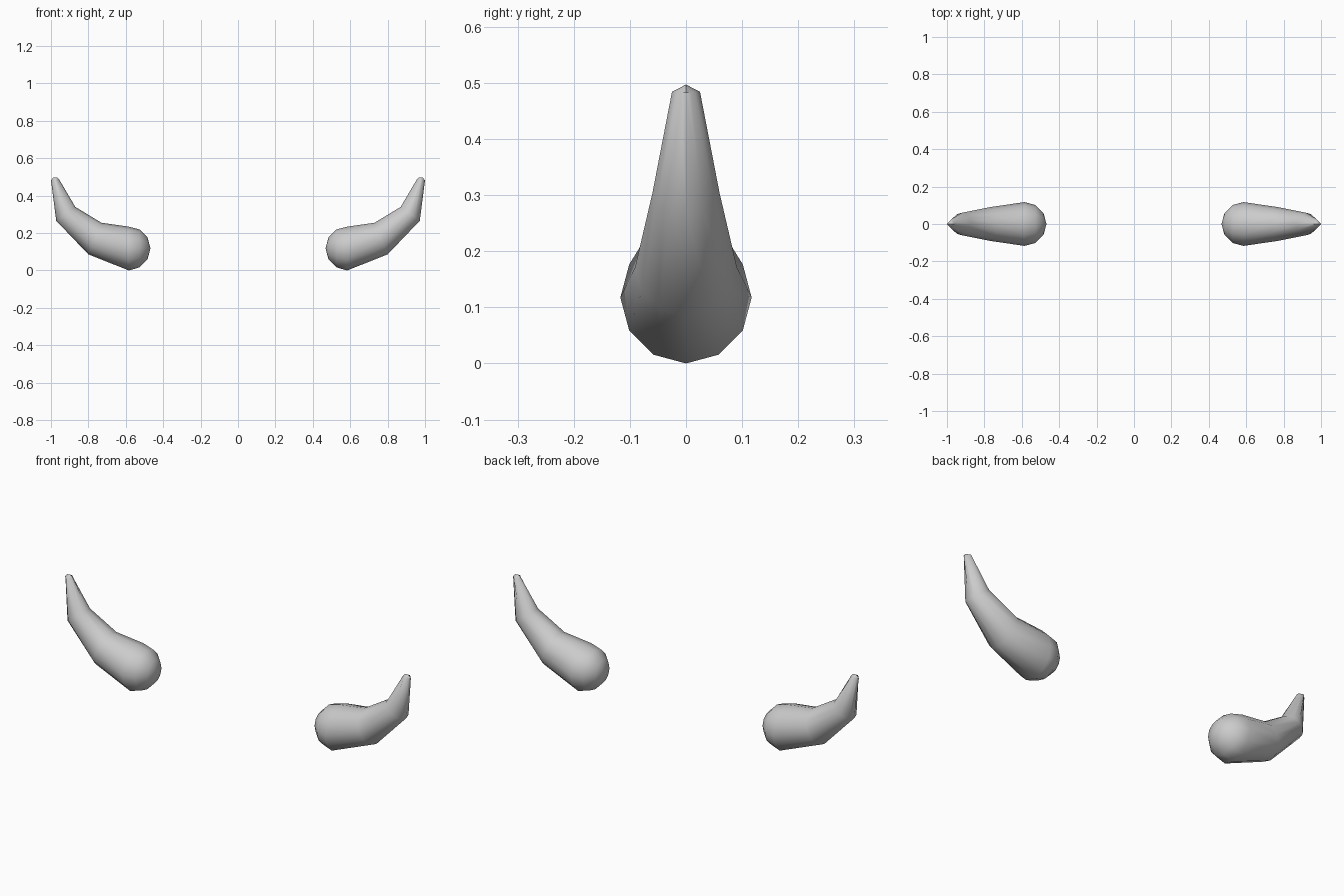
import bpy, bmesh, math

if "Cube" in bpy.data.objects:
    bpy.data.objects.remove(bpy.data.objects["Cube"])

SIDES = 12

# Cross-sections: (inner/top x, z), (outer/bottom x, z), half width in y, diamond-shaped?
sections = []

# Rounded base: half sphere
BX, BZ, R = 0.585, 0.118, 0.117
for deg in (30, 60):
    a = math.radians(deg)
    x, r = BX - R * math.cos(a), R * math.sin(a)
    sections.append(((x, BZ + r), (x, BZ - r), r, False))

# Curved tapering body, then the pinched tip
sections += [
    ((0.588, 0.235), (0.583, 0.0), 0.117, False),
    ((0.73, 0.255), (0.80, 0.086), 0.091, False),
    ((0.87, 0.340), (0.972, 0.266), 0.060, False),
    ((0.955, 0.485), (1.0, 0.483), 0.025, True),
    ((0.965, 0.496), (0.988, 0.496), 0.002, True),
]


def add_ring(bm, top, bottom, half_width, diamond):
    ring = []
    for i in range(SIDES):
        a = 2 * math.pi * i / SIDES
        c, s = math.cos(a), math.sin(a)
        if diamond:
            n = abs(c) + abs(s)
            c, s = c / n, s / n
        t = (1 - c) / 2
        ring.append(bm.verts.new((top[0] + (bottom[0] - top[0]) * t,
                                  half_width * s,
                                  top[1] + (bottom[1] - top[1]) * t)))
    return ring


# Skin the sections and close both ends
bm = bmesh.new()
rings = [add_ring(bm, *s) for s in sections]
for a, b in zip(rings, rings[1:]):
    for i in range(SIDES):
        j = (i + 1) % SIDES
        bm.faces.new((a[i], a[j], b[j], b[i]))
for ring, co in ((rings[0], (BX - R, 0, BZ)), (rings[-1], (0.977, 0, 0.498))):
    pole = bm.verts.new(co)
    for i in range(SIDES):
        bm.faces.new((ring[i], ring[(i + 1) % SIDES], pole))
bmesh.ops.recalc_face_normals(bm, faces=bm.faces)

mesh = bpy.data.meshes.new("horns")
bm.to_mesh(mesh)
bm.free()
horns = bpy.data.objects.new("horns", mesh)
bpy.context.collection.objects.link(horns)
bpy.context.view_layer.objects.active = horns
horns.select_set(True)
bpy.ops.object.shade_smooth_by_angle(angle=math.radians(50))

# Opposite horn
mirror = horns.modifiers.new("Mirror", 'MIRROR')
mirror.use_axis = (True, False, False)
mirror.use_mirror_merge = False
